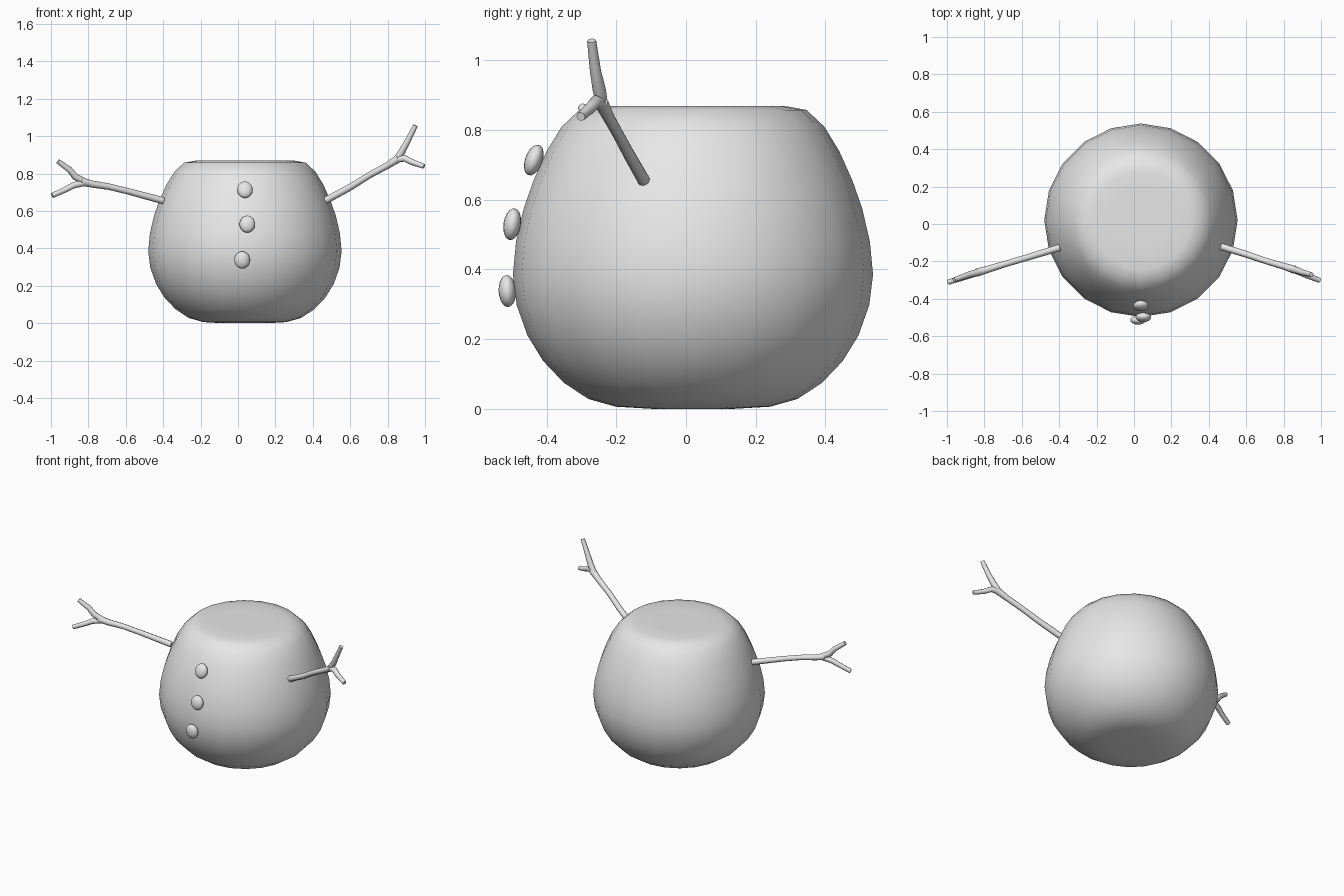
import bpy, bmesh, math
from mathutils import Vector, Matrix

if "Cube" in bpy.data.objects:
    bpy.data.objects.remove(bpy.data.objects["Cube"])

grey = bpy.data.materials.new("light_grey")
grey.diffuse_color = (0.8, 0.8, 0.8, 1)
grey.use_nodes = True
grey.node_tree.nodes["Principled BSDF"].inputs["Base Color"].default_value = grey.diffuse_color


def finish(name, bm, angle=50):
    """Turn a bmesh into a smooth shaded, coloured object."""
    bmesh.ops.recalc_face_normals(bm, faces=bm.faces)
    mesh = bpy.data.meshes.new(name)
    bm.to_mesh(mesh)
    bm.free()
    mesh.materials.append(grey)
    ob = bpy.data.objects.new(name, mesh)
    bpy.context.collection.objects.link(ob)
    bpy.ops.object.select_all(action='DESELECT')
    bpy.context.view_layer.objects.active = ob
    ob.select_set(True)
    bpy.ops.object.shade_smooth_by_angle(angle=math.radians(angle))
    return ob


def loft(bm, rings):
    """Skin a list of equal vertex rings and cap both ends."""
    n = len(rings[0])
    loops = [[bm.verts.new(p) for p in ring] for ring in rings]
    for a, b in zip(loops, loops[1:]):
        for i in range(n):
            j = (i + 1) % n
            bm.faces.new((a[i], a[j], b[j], b[i]))
    bm.faces.new(loops[0])
    bm.faces.new(loops[-1])


def tube(bm, path, sides=8):
    """Round twig through (x, y, z, radius) points."""
    pts = [Vector(p[:3]) for p in path]
    rings = []
    for i, p in enumerate(pts):
        d = (pts[min(i + 1, len(pts) - 1)] - pts[max(i - 1, 0)]).normalized()
        u = d.cross(Vector((0, 1, 0))).normalized()
        v = d.cross(u)
        r = path[i][3]
        rings.append([p + r * (math.cos(t) * u + math.sin(t) * v)
                      for t in (2 * math.pi * k / sides for k in range(sides))])
    loft(bm, rings)


# Body: 20-sided rounded ball with flattened top and bottom
CX, CY = 0.037, 0.02
profile = [(0.12, 0.0), (0.222, 0.006), (0.30, 0.028), (0.37, 0.074), (0.43, 0.137),
           (0.475, 0.21), (0.506, 0.297), (0.517, 0.385), (0.508, 0.48),
           (0.486, 0.575), (0.458, 0.655), (0.42, 0.74), (0.377, 0.81),
           (0.326, 0.858), (0.265, 0.869), (0.15, 0.868)]
bm = bmesh.new()
loft(bm, [[(CX + r * math.sin(a), CY + r * math.cos(a), z)
           for a in (math.radians(18 * k) for k in range(20))] for r, z in profile])
finish("body", bm)

# Buttons: flattened balls tilted along the belly
for name, x, y, z, tilt in (("top_button", 0.037, -0.437, 0.714, -20),
                            ("middle_button", 0.05, -0.499, 0.53, -9),
                            ("bottom_button", 0.022, -0.513, 0.338, 3)):
    bm = bmesh.new()
    bmesh.ops.create_uvsphere(bm, u_segments=16, v_segments=10, radius=1)
    bm.transform(Matrix.Translation((x, y, z))
                 @ Matrix.Rotation(math.radians(tilt), 4, 'X')
                 @ Matrix.Diagonal((0.042, 0.025, 0.046, 1)))
    finish(name, bm)

# Arms: a tapering branch that forks into two twigs
arms = {
    "left_arm": (
        [(-0.40, -0.127, 0.655, 0.019), (-0.59, -0.185, 0.706, 0.017),
         (-0.69, -0.214, 0.730, 0.017), (-0.78, -0.242, 0.744, 0.019),
         (-0.84, -0.26, 0.758, 0.022)],
        [(-0.81, -0.252, 0.752, 0.018), (-0.87, -0.268, 0.783, 0.018),
         (-0.90, -0.277, 0.820, 0.016), (-0.962, -0.298, 0.866, 0.013)],
        [(-0.81, -0.252, 0.754, 0.018), (-0.88, -0.274, 0.737, 0.017),
         (-0.93, -0.292, 0.711, 0.015), (-0.993, -0.311, 0.683, 0.014)]),
    "right_arm": (
        [(0.47, -0.122, 0.657, 0.019), (0.60, -0.162, 0.727, 0.018),
         (0.70, -0.196, 0.790, 0.017), (0.80, -0.226, 0.844, 0.018),
         (0.86, -0.245, 0.882, 0.022)],
        [(0.84, -0.24, 0.868, 0.017), (0.875, -0.249, 0.915, 0.019),
         (0.905, -0.26, 0.970, 0.016), (0.949, -0.271, 1.057, 0.013)],
        [(0.835, -0.238, 0.873, 0.017), (0.89, -0.258, 0.882, 0.018),
         (0.93, -0.277, 0.861, 0.016), (0.994, -0.302, 0.839, 0.013)]),
}
for name, paths in arms.items():
    bm = bmesh.new()
    for path in paths:
        tube(bm, path)
    finish(name, bm)
